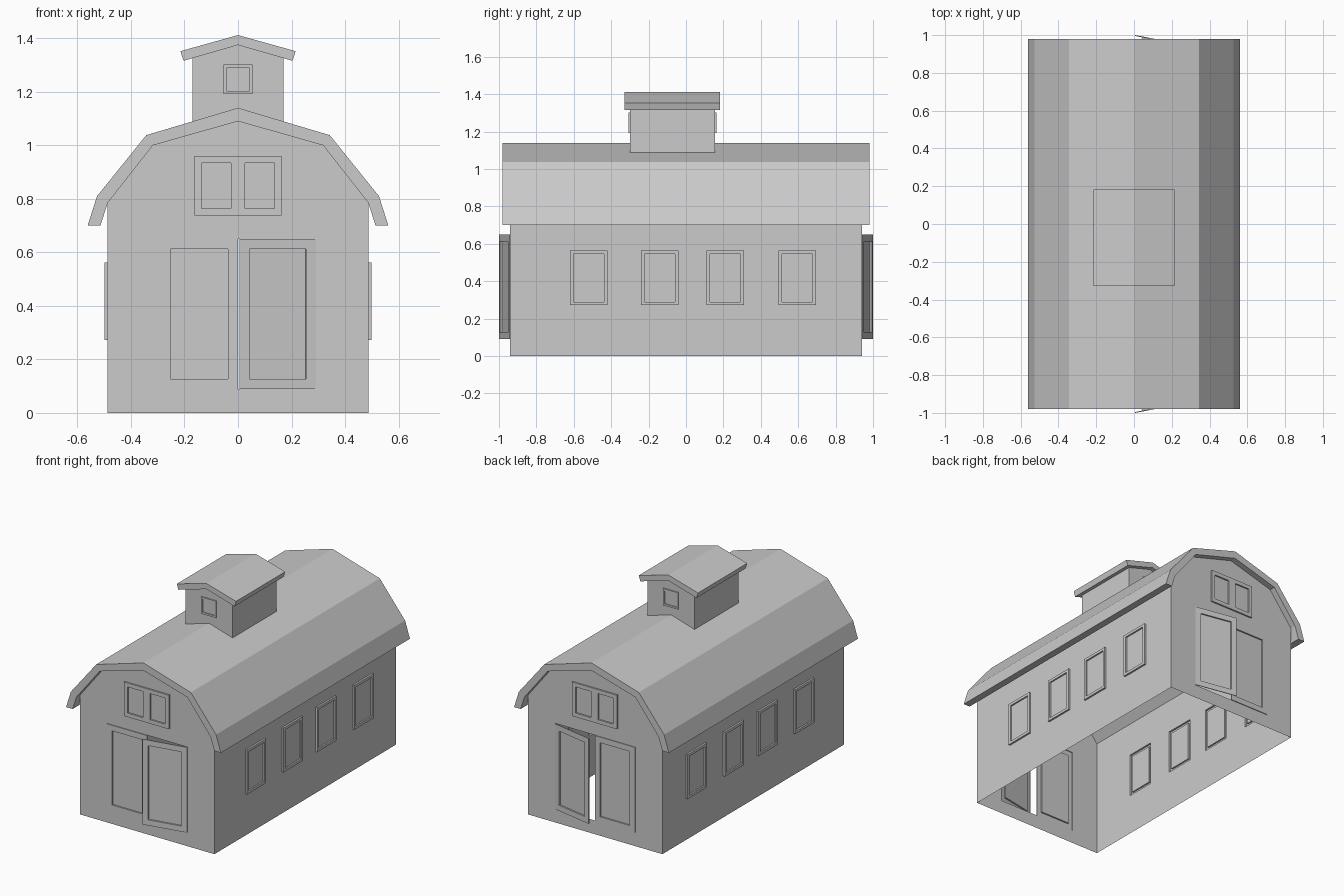
import bpy, bmesh
from math import radians
from mathutils import Matrix

if "Cube" in bpy.data.objects:
    bpy.data.objects.remove(bpy.data.objects["Cube"])


def finish(name, bm, mirror=None, loc=(0, 0, 0)):
    bmesh.ops.remove_doubles(bm, verts=bm.verts, dist=1e-5)
    me = bpy.data.meshes.new(name)
    bm.to_mesh(me)
    bm.free()
    ob = bpy.data.objects.new(name, me)
    ob.location = loc
    bpy.context.collection.objects.link(ob)
    if mirror:
        m = ob.modifiers.new("mirror", 'MIRROR')
        m.use_axis = [a in mirror for a in "xyz"]
        m.use_mirror_merge = False
    return ob


def face(bm, mat, pts):
    """Polygon from (across, up, outward) points; counter-clockwise from outside."""
    bm.faces.new([bm.verts.new(mat @ Matrix.Translation((p[0], -(p[2] if len(p) > 2 else 0), p[1])).translation)
                  for p in pts])


def rect(bm, mat, u0, u1, v0, v1):
    face(bm, mat, [(u0, v0), (u1, v0), (u1, v1), (u0, v1)])


def panel(bm, mat, u0, u1, v0, v1, depth, border, recess):
    """Raised frame with a recessed pane."""
    rings = []
    for i, d in ((0, 0), (0, depth), (border, depth), (border, depth - recess)):
        rings.append([(u0 + i, v0 + i, d), (u1 - i, v0 + i, d),
                      (u1 - i, v1 - i, d), (u0 + i, v1 - i, d)])
    for a, b in zip(rings, rings[1:]):
        for k in range(4):
            n = (k + 1) % 4
            face(bm, mat, [a[k], a[n], b[n], b[k]])
    face(bm, mat, rings[-1])


def roof(name, outer, inner, y0, y1):
    """Roof slab from half profiles running from ridge to eave."""
    half = lambda p: [(-x, z) for x, z in reversed(p)] + p[1:]
    loop = half(outer) + half(inner)[::-1]
    bm = bmesh.new()
    a = [bm.verts.new((x, y0, z)) for x, z in loop]
    b = [bm.verts.new((x, y1, z)) for x, z in loop]
    n, w = len(loop), len(half(outer))
    for k in range(n):
        bm.faces.new((a[k], a[(k + 1) % n], b[(k + 1) % n], b[k]))
    for k in range(w - 1):  # end caps as quads between outer and inner line
        for v in (a, b):
            bm.faces.new((v[k], v[k + 1], v[n - 2 - k], v[n - 1 - k]))
    bmesh.ops.recalc_face_normals(bm, faces=bm.faces)
    return finish(name, bm)


HX, HY = 0.487, 0.94
FRONT = Matrix.Translation((0, -HY, 0))
RIGHT = Matrix.Translation((HX, 0, 0)) @ Matrix.Rotation(radians(90), 4, 'Z')

# gable walls with door and loft window openings
bm = bmesh.new()
rect(bm, FRONT, -HX, HX, 0, 0.09)
rect(bm, FRONT, -HX, -0.29, 0.09, 0.65)
rect(bm, FRONT, 0.29, HX, 0.09, 0.65)
rect(bm, FRONT, -0.163, 0.163, 0.65, 0.737)
side = [(0.163, 0.65), (HX, 0.65), (HX, 0.785), (0.318, 1.0), (0.163, 1.044)]
face(bm, FRONT, side)
face(bm, FRONT, [(-u, v) for u, v in reversed(side)])
face(bm, FRONT, [(-0.163, 0.96), (0.163, 0.96), (0.163, 1.044), (0, 1.09), (-0.163, 1.044)])
finish("gable_walls", bm, "y")

# loft windows
bm = bmesh.new()
for u in (-0.163, 0):
    panel(bm, FRONT, u, u + 0.163, 0.737, 0.96, 0.01, 0.026, 0.01)
finish("loft_windows", bm, "y")

# double doors, one leaf ajar
bm = bmesh.new()
panel(bm, FRONT, -0.29, 0, 0.09, 0.65, 0.005, 0.037, 0.01)
finish("closed_doors", bm, "y")
bm = bmesh.new()
hinge = Matrix.Translation((0.29, -HY, 0)) @ Matrix.Rotation(radians(11), 4, 'Z')
panel(bm, hinge, -0.29, 0, 0.09, 0.65, 0.005, 0.037, 0.01)
finish("open_doors", bm, "y")

# long side walls and their windows
walls, wins = bmesh.new(), bmesh.new()
rect(walls, RIGHT, -HY, HY, 0, 0.272)
rect(walls, RIGHT, -HY, HY, 0.563, 0.785)
last = -HY
for y in (-0.62, -0.24, 0.11, 0.495):
    rect(walls, RIGHT, last, y, 0.272, 0.563)
    panel(wins, RIGHT, y, y + 0.2, 0.272, 0.563, 0.012, 0.018, 0.01)
    last = y + 0.2
rect(walls, RIGHT, last, HY, 0.272, 0.563)
finish("side_walls", walls, "x")
finish("side_windows", wins, "x")

# main gambrel roof
roof("main_roof",
     [(0, 1.14), (0.343, 1.038), (0.527, 0.81), (0.562, 0.70)],
     [(0, 1.09), (0.318, 1.0), (0.487, 0.785), (0.514, 0.70)], -0.98, 0.98)

# cupola walls, windows and roof
CY, CX, CH = -0.0725, 0.17, 0.2265
cf = Matrix.Translation((0, -CH, 0))
cr = Matrix.Translation((CX, 0, 0)) @ Matrix.Rotation(radians(90), 4, 'Z')
bm = bmesh.new()
face(bm, cf, [(-CX, 1.089), (0, 1.139), (CX, 1.089), (CX, 1.326), (0, 1.375), (-CX, 1.326)])
finish("cupola_gables", bm, "y", (0, CY, 0))
bm = bmesh.new()
rect(bm, cr, -CH, CH, 1.089, 1.326)
finish("cupola_sides", bm, "x", (0, CY, 0))
bm = bmesh.new()
panel(bm, cf, -0.055, 0.055, 1.192, 1.302, 0.008, 0.012, 0.006)
finish("cupola_windows", bm, "y", (0, CY, 0))
roof("cupola_roof", [(0, 1.412), (0.215, 1.352)], [(0, 1.375), (0.204, 1.316)],
     CY - 0.255, CY + 0.255)
